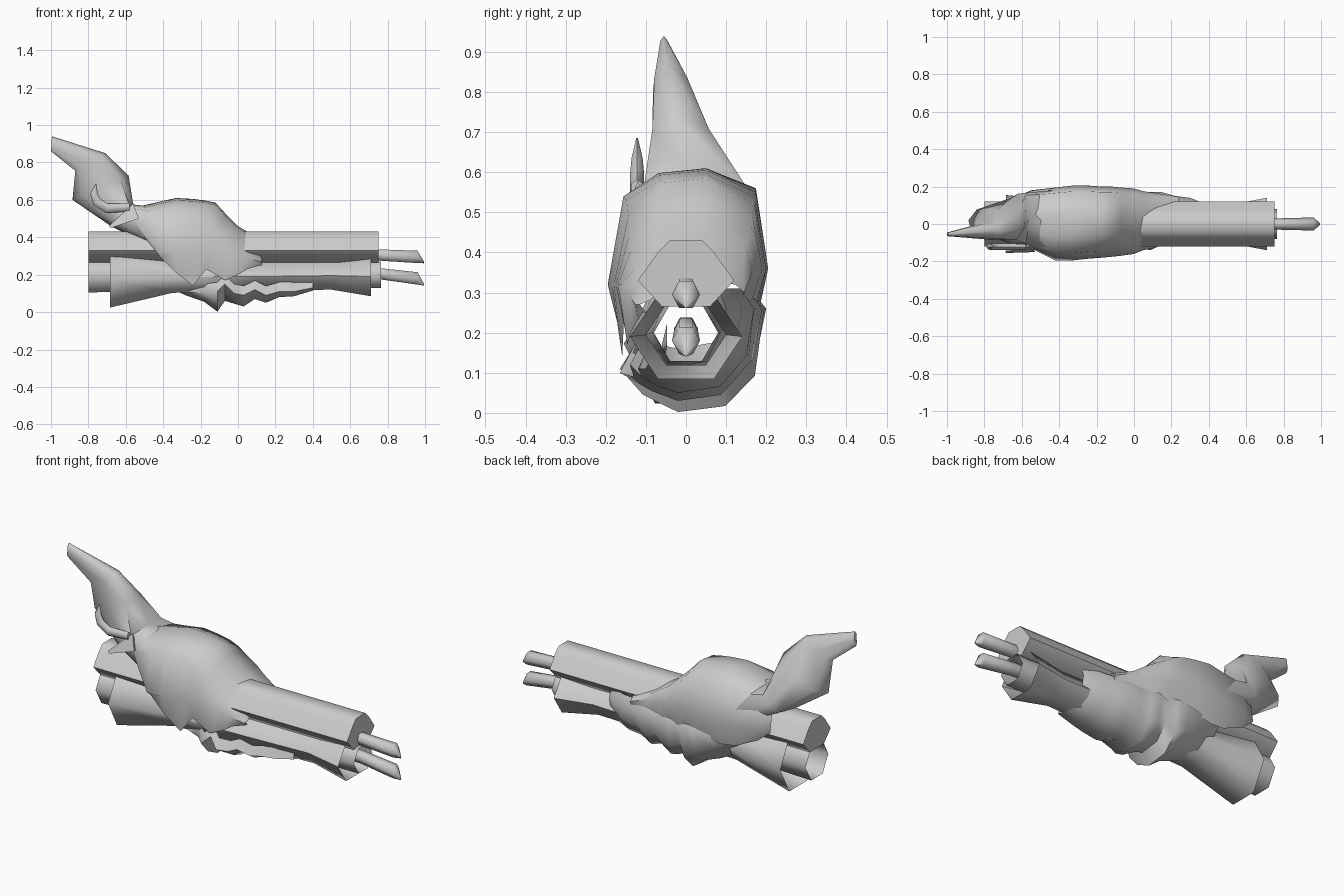
import bpy, bmesh, math
from mathutils import Vector

if "Cube" in bpy.data.objects:
    bpy.data.objects.remove(bpy.data.objects["Cube"])

grey = bpy.data.materials.new("grey metal")
grey.diffuse_color = (0.6, 0.6, 0.6, 1)
grey.use_nodes = True
grey.node_tree.nodes["Principled BSDF"].inputs["Base Color"].default_value = grey.diffuse_color


def loft(name, rings, closed=True, caps=(True, True), angle=65):
    """Skin a row of equal-length point rings."""
    bm = bmesh.new()
    vr = [[bm.verts.new(p) for p in r] for r in rings]
    n = len(vr[0])
    for a, b in zip(vr, vr[1:]):
        for i in range(n if closed else n - 1):
            j = (i + 1) % n
            bm.faces.new((a[i], a[j], b[j], b[i]))
    if caps[0]:
        bm.faces.new(vr[0])
    if caps[1]:
        bm.faces.new(vr[-1])
    bmesh.ops.recalc_face_normals(bm, faces=bm.faces)
    # open skins: turn them to face away from the barrel axis
    if not closed:
        score = sum(f.normal.dot(f.calc_center_median() - Vector((f.calc_center_median().x, 0, 0.3)))
                    * f.calc_area() for f in bm.faces)
        if score < 0:
            bmesh.ops.reverse_faces(bm, faces=bm.faces)
    me = bpy.data.meshes.new(name)
    bm.to_mesh(me)
    bm.free()
    ob = bpy.data.objects.new(name, me)
    bpy.context.collection.objects.link(ob)
    me.materials.append(grey)
    bpy.ops.object.select_all(action='DESELECT')
    ob.select_set(True)
    bpy.context.view_layer.objects.active = ob
    bpy.ops.object.shade_smooth_by_angle(angle=math.radians(angle))
    return ob


def ring(x, zc, ry, rz):
    """Upright six-sided ring around the x axis with a flat top."""
    k = 1 / math.sin(math.pi / 3)
    return [(x, ry * math.cos(math.pi * i / 3), zc + rz * k * math.sin(math.pi * i / 3))
            for i in range(6)]


# upper barrel: domed section
dome = [(-.04, .43), (.04, .43), (.07, .4), (.12, .33), (.06, .265),
        (-.06, .265), (-.12, .33), (-.07, .4)]
loft("upper_barrel", [[(x, y, z) for y, z in dome] for x in (-.8, .75)])

# lower barrel and its flared sleeve, both open tubes
loft("lower_barrel", [ring(-.8, .195, .1, .09), ring(.3, .2, .085, .07),
                      ring(.765, .2, .08, .07)], caps=(False, False))
loft("barrel_sleeve", [ring(-.685, .172, .155, .148), ring(-.35, .188, .12, .085),
                       ring(.1, .19, .11, .075), ring(.5, .195, .1, .075),
                       ring(.71, .19, .14, .105)], caps=(False, False))

# pointed rods in the muzzles
for name, z0, z1, zt in (("upper_rod", .305, .295, .265), ("lower_rod", .205, .18, .145)):
    loft(name, [ring(.6, z0 + .005, .03, .028), ring(.76, z0, .03, .03),
                ring(.96, z1, .035, .033), ring(.995, zt, .004, .004)])

# body shell: x, front hem z, front width, shoulder z, top z, back width, back hem z, back shoulder z
shell = [(-.62, .47, -.11, .5, .53, .15, .36, .5), (-.55, .46, -.13, .53, .56, .18, .3, .54),
         (-.42, .30, -.195, .53, .59, .195, .24, .55), (-.33, .21, -.195, .54, .61, .205, .23, .56),
         (-.24, .14, -.185, .53, .605, .205, .25, .55), (-.17, .23, -.18, .49, .595, .2, .23, .54),
         (-.12, .2, -.175, .45, .585, .2, .27, .52), (-.07, .17, -.17, .41, .53, .195, .24, .49),
         (0, .2, -.16, .36, .46, .19, .27, .45), (.05, .23, -.14, .32, .43, .175, .24, .42),
         (.12, .25, -.125, .29, .38, .165, .26, .37), (.24, .25, -.115, .28, .33, .145, .25, .32)]
rings = []
for x, hf, yf, sh, top, yb, hb, bs in shell:
    mid = max(min(.32, sh - .03), hf + .02)
    xf = min(x, .12 + (x - .12) * .08)
    rings.append([(xf, yf * .86, hf), (xf, yf, mid), (xf, yf * .8, sh),
                  (min(x, .1 + x * .1), yf * .35, top - .012), (x, .05, top), (x, yb * .85, bs),
                  (x, yb, min(.36, bs - .02)), (x, yb * .86, hb)])
loft("body_shell", rings, closed=False, caps=(False, False))

# bunched cloth wrap below: x, bottom z, front edge z, front width, back width
wrap = [(-.42, .16, .17, -.06, .13), (-.28, .09, .11, -.06, .18), (-.18, .055, .1, -.09, .2),
        (-.11, .002, .11, -.165, .195), (-.07, .06, .15, -.14, .175), (-.02, .045, .1, -.165, .19),
        (.03, .03, .09, -.13, .175), (.09, .07, .12, -.14, .17), (.15, .05, .09, -.11, .17),
        (.22, .08, .11, -.12, .15), (.3, .085, .11, -.1, .14), (.4, .115, .13, -.09, .1)]
rings = []
for x, zb, hf, yf, yb in wrap:
    rings.append([(x, yf * .8, hf + .05), (x, yf, hf), (x, yf * .65, zb + (hf - zb) * .4),
                  (x, -.02, zb), (x, yb * .5, zb + .015), (x, yb * .88, zb + .09),
                  (x, yb, .26), (x, yb * .8, .31)])
loft("cloth_wrap", rings, closed=False, caps=(False, False))

# curved grip ending in a horn: lower point, upper point, y ranges at lower and upper edges
grip = [((-1, .86), (-.995, .94), -.065, -.045, -.065, -.045),
        ((-.87, .755), (-.71, .85), -.08, .0, -.085, .01),
        ((-.885, .60), (-.585, .73), -.05, .09, -.1, .06),
        ((-.68, .46), (-.56, .575), -.11, .15, -.125, .175),
        ((-.45, .34), (-.42, .56), -.15, .18, -.15, .18)]
rings = []
for lo, hi, l0, l1, h0, h1 in grip:
    r = []
    for i in range(8):
        a = 2 * math.pi * i / 8
        t, s = .5 + .5 * math.cos(a), .5 + .5 * math.sin(a) * (1 if i % 2 == 0 else 1.25)
        y0, y1 = l0 + (h0 - l0) * t, l1 + (h1 - l1) * t
        r.append((lo[0] + (hi[0] - lo[0]) * t, y0 + (y1 - y0) * s, lo[1] + (hi[1] - lo[1]) * t))
    rings.append(r)
loft("grip", rings)

# small curved hook on the front of the grip: x, z, radius
hook = [(-.76, .685, .003), (-.77, .635, .02), (-.755, .59, .025),
        (-.7, .555, .026), (-.58, .56, .022)]
rings = []
for i, (x, z, r) in enumerate(hook):
    a, b = hook[max(i - 1, 0)], hook[min(i + 1, len(hook) - 1)]
    d = Vector((b[0] - a[0], 0, b[1] - a[1])).normalized()
    side = Vector((d.z, 0, -d.x))
    rings.append([Vector((x, -.122, z)) + side * r * math.cos(k * math.pi / 3)
                  + Vector((0, r * .8 * math.sin(k * math.pi / 3), 0)) for k in range(6)])
loft("hook", rings)

# torn flap below the hook
loft("flap", [[(-.56, -.12, .58), (-.53, -.15, .5), (-.55, -.09, .5)],
              [(-.69, -.15, .46), (-.68, -.155, .45), (-.68, -.14, .45)]])
